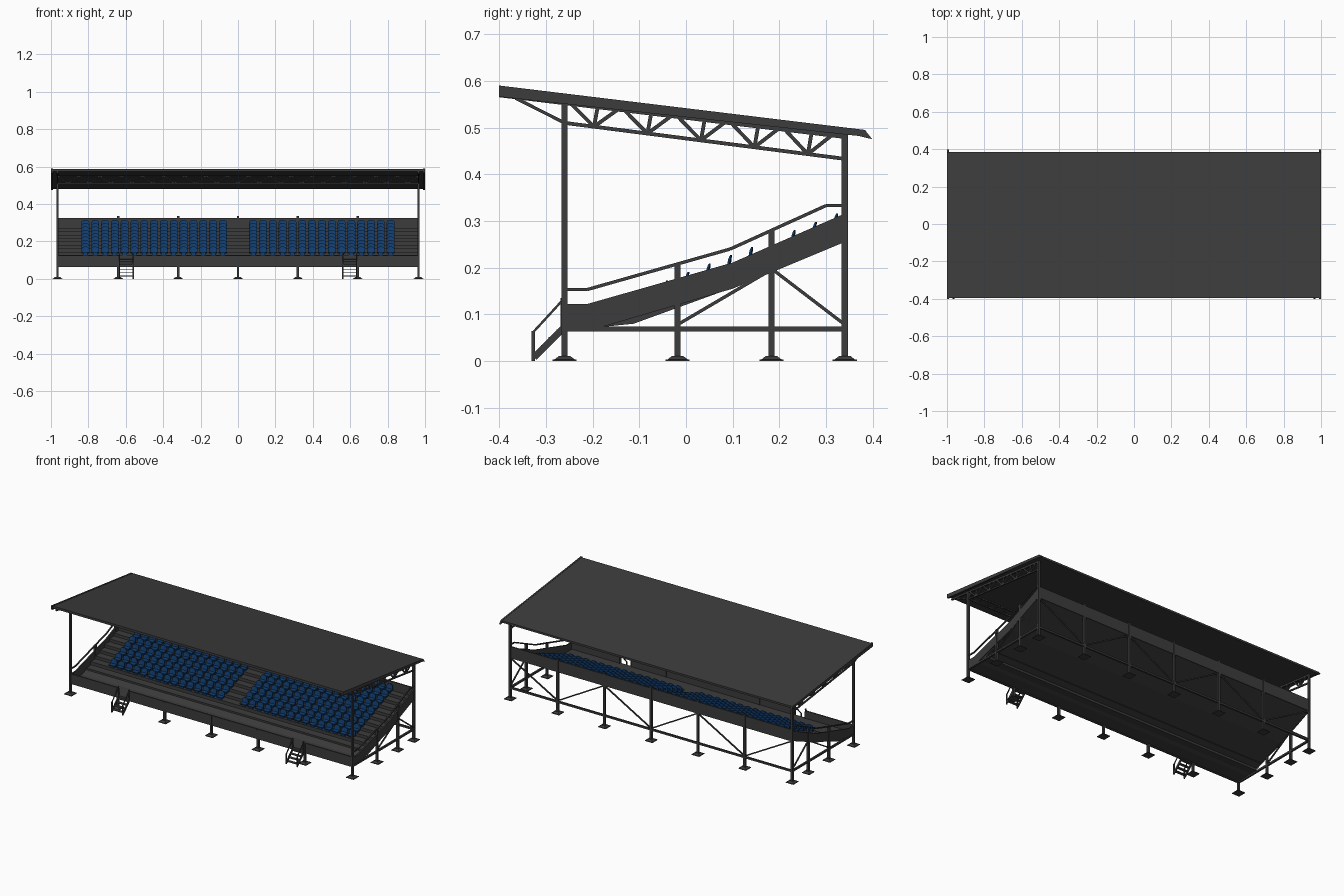
import bpy, bmesh, math
from mathutils import Vector

if "Cube" in bpy.data.objects:
    bpy.data.objects.remove(bpy.data.objects["Cube"])


def material(name, rgb):
    m = bpy.data.materials.new(name)
    m.diffuse_color = (*rgb, 1)
    m.use_nodes = True
    m.node_tree.nodes["Principled BSDF"].inputs["Base Color"].default_value = m.diffuse_color
    return m


GREY = material("dark grey steel", (0.045, 0.045, 0.045))
BLUE = material("seat blue", (0.006, 0.05, 0.17))


def finish(bm, name, mat):
    bmesh.ops.recalc_face_normals(bm, faces=bm.faces)
    me = bpy.data.meshes.new(name)
    bm.to_mesh(me)
    bm.free()
    me.materials.append(mat)
    ob = bpy.data.objects.new(name, me)
    bpy.context.collection.objects.link(ob)
    return ob


def hexa(bm, c):
    """Closed box from 4 lower and 4 upper corners."""
    v = [bm.verts.new(p) for p in c]
    for f in ((0, 1, 2, 3), (4, 5, 6, 7), (0, 1, 5, 4), (1, 2, 6, 5), (2, 3, 7, 6), (3, 0, 4, 7)):
        bm.faces.new([v[i] for i in f])


def box(bm, x0, x1, y0, y1, z0, z1):
    hexa(bm, [(x, y, z) for z in (z0, z1) for x, y in ((x0, y0), (x1, y0), (x1, y1), (x0, y1))])


def bar(bm, p, q, w=0.008, h=None):
    """Rectangular bar from p to q."""
    p, q = Vector(p), Vector(q)
    d = (q - p).normalized()
    up = Vector((0, 1, 0)) if abs(d.z) > 0.9 else Vector((0, 0, 1))
    s = d.cross(up).normalized()
    t = s.cross(d)
    s, t = s * w / 2, t * (h or w) / 2
    hexa(bm, [o + a for o in (p, q) for a in (-s - t, s - t, s + t, -s + t)])


def path(bm, pts, w):
    for a, b in zip(pts, pts[1:]):
        bar(bm, a, b, w)


def prism(bm, profile, x0, x1):
    """Extrude a (y, z) outline along x."""
    a = [bm.verts.new((x0, y, z)) for y, z in profile]
    b = [bm.verts.new((x1, y, z)) for y, z in profile]
    n = len(a)
    bm.faces.new(a)
    bm.faces.new(b[::-1])
    for i in range(n):
        bm.faces.new((a[i], a[(i + 1) % n], b[(i + 1) % n], b[i]))


XE = 0.965                      # end frame position
YF, YB = -0.26, 0.34            # front and back posts
XS = [-XE, -0.64, -0.32, 0, 0.32, 0.64, XE]
ROWS, PITCH, RISE = 9, 0.0455, 0.0179
ROW_Y, TREAD = -0.042, 0.127


def roof_z(y):
    return 0.588 - (y + 0.4) * 0.1205


# posts with tapered feet
posts, feet = bmesh.new(), bmesh.new()


def post(x, y, top, w=0.013):
    box(posts, x - w / 2, x + w / 2, y - w / 2, y + w / 2, 0, top)
    hexa(feet, [(x + r * a, y + r * b, z) for r, z in ((0.026, 0), (0.012, 0.011))
                for a, b in ((-1, -1), (1, -1), (1, 1), (-1, 1))])
    box(feet, x - 0.026, x + 0.026, y - 0.026, y + 0.026, 0, 0.003)


for x in XS:
    end = abs(x) == XE
    post(x, YF, roof_z(YF) - 0.012 if end else 0.122)
    post(x, YB, roof_z(YB) - 0.012 if end else 0.335)
    if end:
        post(x, -0.018, 0.21)
        post(x, 0.183, 0.28)
finish(posts, "support_posts", GREY)
finish(feet, "post_feet", GREY)

# stepped terrace deck with sloped underside
prof = [(YF, 0.08), (-0.112, 0.08), (-0.112, 0.104), (-0.068, 0.104)]
for i in range(ROWS):
    y = -0.068 + i * PITCH
    z = TREAD + i * RISE
    prof += [(y, z), (y + PITCH if i < ROWS - 1 else YB, z)]
prof += [(YB, 0.256), (0.1, 0.157), (-0.18, 0.073), (YF, 0.07)]
bm = bmesh.new()
prism(bm, prof, -XE, XE)
finish(bm, "terrace_deck", GREY)

# side, front and back panels
bm = bmesh.new()
side = [(YF, 0.122), (-0.212, 0.122), (0.1, 0.211), (YB, 0.316),
        (YB, 0.255), (0.1, 0.155), (-0.18, 0.073), (YF, 0.067)]
for s in (-1, 1):
    prism(bm, side, s * XE - 0.004, s * XE + 0.004)
finish(bm, "side_panels", GREY)
bm = bmesh.new()
box(bm, -XE, XE, YF - 0.004, YF + 0.004, 0.064, 0.08)
for x0, x1 in ((-XE, -0.637), (-0.557, 0.557), (0.637, XE)):   # gaps for the stairs
    box(bm, x0, x1, YF - 0.004, YF + 0.004, 0.08, 0.126)
finish(bm, "front_panel", GREY)
bm = bmesh.new()
box(bm, -XE, XE, YB - 0.004, YB + 0.004, 0.253, 0.325)
finish(bm, "back_panel", GREY)

# lower rails and diagonal braces
bm = bmesh.new()
for s in (-1, 1):
    x = s * XE
    bar(bm, (x, YF, 0.069), (x, YB, 0.069), 0.011)
    bar(bm, (x, 0.183, 0.196), (x, -0.018, 0.078), 0.007)
    bar(bm, (x, 0.183, 0.198), (x, YB, 0.078), 0.007)
bar(bm, (-XE, YB, 0.069), (XE, YB, 0.069), 0.011)
for i in range(6):
    lo, hi = (0.075, 0.254) if i % 2 else (0.254, 0.075)
    bar(bm, (XS[i], YB, lo), (XS[i + 1], YB, hi), 0.007)
finish(bm, "lower_rails_and_braces", GREY)

# sloping side handrails
bm = bmesh.new()
for s in (-1, 1):
    path(bm, [(s * XE, y, z) for y, z in
              ((YF, 0.153), (-0.212, 0.153), (0.095, 0.24), (0.3, 0.333), (YB, 0.333))], 0.007)
finish(bm, "side_handrails", GREY)

# roof sheet with end boards
bm = bmesh.new()
prism(bm, [(-0.395, roof_z(-0.395)), (0.385, roof_z(0.385)),
           (0.385, roof_z(0.385) - 0.012), (-0.395, roof_z(-0.395) - 0.014)], -0.992, 0.992)
finish(bm, "roof_sheet", GREY)
bm = bmesh.new()
for s in (-1, 1):
    prism(bm, [(-0.4, 0.59), (0.383, 0.495), (0.399, 0.475), (0.37, 0.482), (-0.4, 0.566)],
          s * 1.0, s * 0.99)
finish(bm, "roof_end_boards", GREY)

# roof trusses over the end frames
def chord_z(y):
    return 0.51 - (y - YF) * 0.1283


bm = bmesh.new()
for s in (-1, 1):
    x = s * XE
    bar(bm, (x, YF, 0.51), (x, YB, 0.433), 0.008)
    bar(bm, (x, -0.4, roof_z(-0.4) - 0.018), (x, YB, roof_z(YB) - 0.018), 0.01)
    bar(bm, (x, YF, 0.51), (x, -0.365, 0.563), 0.007)
    for k in range(5):
        b = -0.197 + 0.1145 * k
        foot = (x, b, chord_z(b))
        for t in (b - 0.05, b + 0.008, b + 0.052):
            bar(bm, foot, (x, t, roof_z(t) - 0.018), 0.008)
finish(bm, "side_roof_trusses", GREY)

# long front truss under the roof
bm = bmesh.new()
for z in (0.512, 0.55):
    bar(bm, (-XE, YF, z), (XE, YF, z), 0.007)
n = 34
for i in range(n):
    a, b = (0.512, 0.55) if i % 2 else (0.55, 0.512)
    bar(bm, (-XE + 2 * XE * i / n, YF, a), (-XE + 2 * XE * (i + 1) / n, YF, b), 0.005)
finish(bm, "front_roof_truss", GREY)

# two access stairs
bm = bmesh.new()
for c in (-0.597, 0.597):
    for s in (-1, 1):
        x = c + s * 0.037
        bar(bm, (x, -0.325, 0.008), (x, YF, 0.073), 0.005, 0.014)
        bar(bm, (x, -0.327, 0), (x, -0.327, 0.064), 0.007)
        bar(bm, (x, YF - 0.006, 0.06), (x, YF - 0.006, 0.135), 0.006)
        bar(bm, (x, -0.327, 0.062), (x, YF, 0.135), 0.005)
    for k in range(4):
        y, z = -0.318 + 0.0165 * k, 0.016 + 0.0165 * k
        box(bm, c - 0.037, c + 0.037, y - 0.009, y + 0.009, z - 0.002, z + 0.002)
finish(bm, "access_stairs", GREY)

# seats: pan, support and curved arched backrest
bm = bmesh.new()


def seat(cx, cy, cz):
    box(bm, cx - 0.02, cx + 0.02, cy - 0.03, cy + 0.001, cz + 0.012, cz + 0.017)
    box(bm, cx - 0.012, cx + 0.012, cy - 0.022, cy - 0.004, cz, cz + 0.012)
    prev = None
    for k in range(9):
        u = -math.cos(math.pi * k / 8)
        x, y = cx + u * 0.021, cy - 0.005 * u * u
        top = cz + 0.031 + 0.015 * math.sqrt(max(0, 1 - u * u))
        ring = [bm.verts.new(p) for p in ((x, y - 0.004, cz + 0.01), (x, y, top),
                                          (x, y + 0.004, top), (x, y, cz + 0.01))]
        if prev:
            for i in range(4):
                j = (i + 1) % 4
                bm.faces.new((prev[i], prev[j], ring[j], ring[i]))
        if k in (0, 8):
            bm.faces.new(ring)
        prev = ring


for r in range(ROWS):
    for c in range(15):
        for s in (-1, 1):
            seat(s * (0.081 + 0.0525 * c), ROW_Y + PITCH * r, TREAD + RISE * r)
finish(bm, "seats", BLUE)
